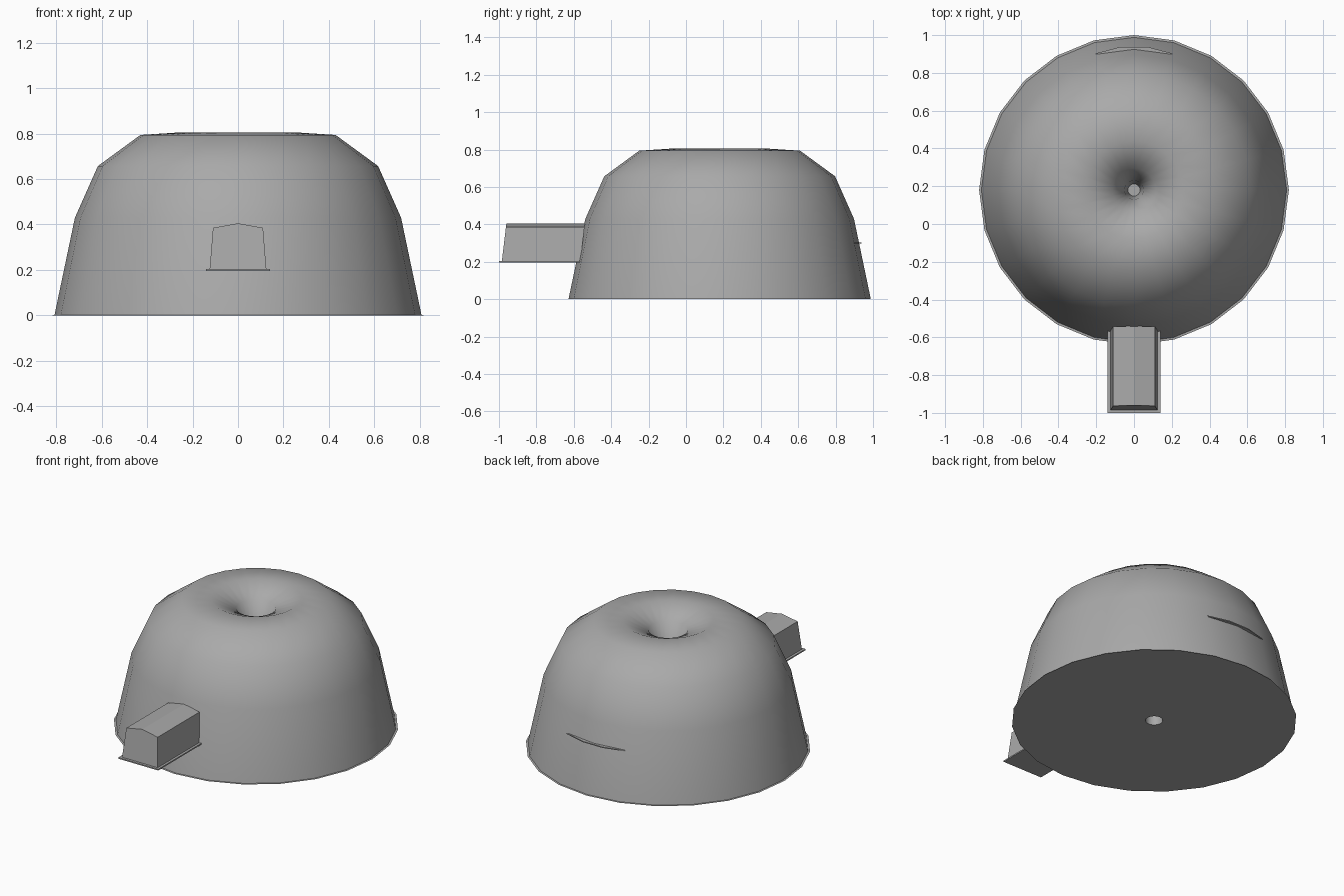
import bpy, bmesh, math

if "Cube" in bpy.data.objects:
    bpy.data.objects.remove(bpy.data.objects["Cube"])

CY = 0.18      # centre of the round body
SIDES = 24

# Mid-grey for every part
grey = bpy.data.materials.new("mid_grey")
grey.diffuse_color = (0.4, 0.4, 0.4, 1.0)
grey.use_nodes = True
grey.node_tree.nodes["Principled BSDF"].inputs["Base Color"].default_value = grey.diffuse_color


def make(name, verts, faces, smooth=False):
    me = bpy.data.meshes.new(name)
    me.from_pydata(verts, [], faces)
    me.materials.append(grey)
    bm = bmesh.new()
    bm.from_mesh(me)
    bmesh.ops.recalc_face_normals(bm, faces=bm.faces)
    bm.to_mesh(me)
    bm.free()
    ob = bpy.data.objects.new(name, me)
    bpy.context.collection.objects.link(ob)
    if smooth:
        bpy.context.view_layer.objects.active = ob
        ob.select_set(True)
        bpy.ops.object.shade_smooth_by_angle(angle=math.radians(65))
        ob.select_set(False)
    return ob


def ring(r, z):
    return [(r * math.cos(2 * math.pi * k / SIDES),
             CY + r * math.sin(2 * math.pi * k / SIDES), z) for k in range(SIDES)]


def lathe(name, profile):
    """Revolve (radius, z) points about the body axis."""
    verts = [v for r, z in profile for v in ring(r, z)]
    faces = []
    for i in range(len(profile) - 1):
        a, b = i * SIDES, (i + 1) * SIDES
        for k in range(SIDES):
            m = (k + 1) % SIDES
            faces.append((a + k, a + m, b + m, b + k))
    return make(name, verts, faces, True)


def bridge(name, loop_a, loop_b):
    """Capped solid between two matching outlines."""
    n = len(loop_a)
    faces = [tuple(range(n)), tuple(range(n, 2 * n))]
    faces += [(i, (i + 1) % n, n + (i + 1) % n, n + i) for i in range(n)]
    return make(name, loop_a + loop_b, faces)


# Domed body curling into the central funnel, with a flat base rim and centre hole
lathe("domed_body", [(0.05, 0.0), (0.82, 0.0), (0.808, 0.001), (0.718, 0.43),
                     (0.617, 0.657), (0.43, 0.794), (0.26, 0.805), (0.115, 0.74),
                     (0.05, 0.56), (0.032, 0.40), (0.05, 0.0)])

# Small plug closing the narrow waist of the funnel
make("funnel_plug", ring(0.032, 0.40), [tuple(range(SIDES))])

# Entrance tunnel: slightly peaked section with a slanted front
section = [(-0.125, 0.2), (0.125, 0.2), (0.11, 0.385), (0.0, 0.405), (-0.11, 0.385)]
front = [(x, -0.985 + (z - 0.2) * 0.12, z) for x, z in section]
back = [(x, -0.565 + (z - 0.2) * 0.12, z) for x, z in section]
bridge("entrance_tunnel", front, back)

# Floor plate under the tunnel
rect = [(-0.14, -1.0), (0.14, -1.0), (0.14, -0.565), (-0.14, -0.565)]
bridge("tunnel_floor", [(x, y, 0.196) for x, y in rect], [(x, y, 0.204) for x, y in rect])

# Thin curved ledge on the back wall
arc = [(-0.207, 0.902), (-0.07, 0.938), (0.07, 0.938), (0.207, 0.902), (0.0, 0.86)]
bridge("back_ledge", [(x, y, 0.297) for x, y in arc], [(x, y, 0.303) for x, y in arc])
